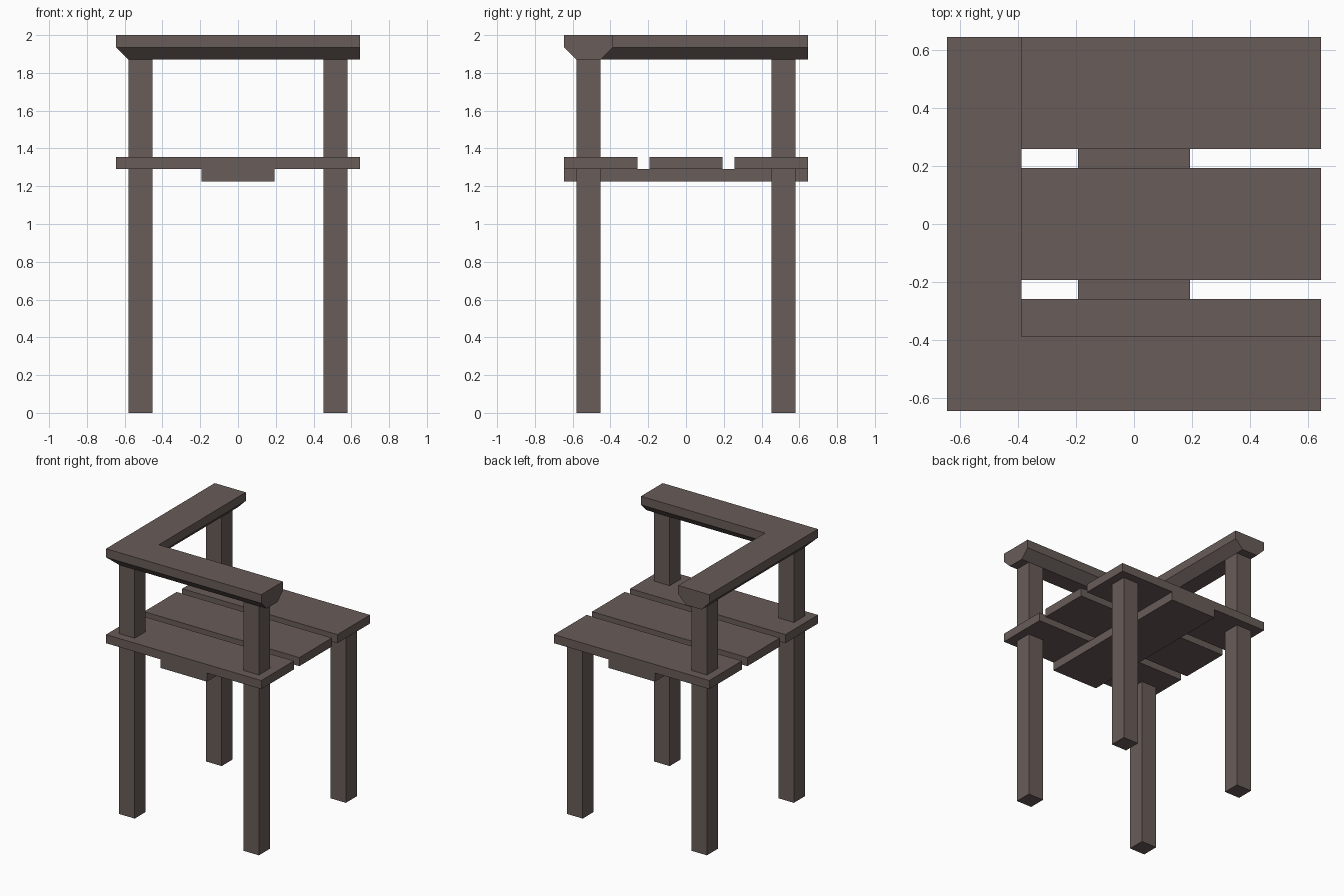
import bpy, bmesh

if "Cube" in bpy.data.objects:
    bpy.data.objects.remove(bpy.data.objects["Cube"])

U = 2 / 31  # the whole chair sits on a grid of 31 units high

wood = bpy.data.materials.new("dark_wood")
wood.diffuse_color = (0.138, 0.107, 0.098, 1)
wood.use_nodes = True
wood.node_tree.nodes["Principled BSDF"].inputs["Base Color"].default_value = wood.diffuse_color


def make_object(name, bm):
    bmesh.ops.scale(bm, vec=(U, U, U), verts=bm.verts)
    bmesh.ops.recalc_face_normals(bm, faces=bm.faces)
    mesh = bpy.data.meshes.new(name)
    bm.to_mesh(mesh)
    bm.free()
    mesh.materials.append(wood)
    obj = bpy.data.objects.new(name, mesh)
    bpy.context.collection.objects.link(obj)
    return obj


def box(name, x, y, z):
    """Box from (min, max) ranges in grid units."""
    bm = bmesh.new()
    bmesh.ops.create_cube(bm, size=1)
    ranges = (x, y, z)
    bmesh.ops.scale(bm, vec=[b - a for a, b in ranges], verts=bm.verts)
    bmesh.ops.translate(bm, vec=[(a + b) / 2 for a, b in ranges], verts=bm.verts)
    return make_object(name, bm)


# Four legs, with arm posts above all but the back right one
for side, sx in (("left", -8), ("right", 8)):
    for end, sy in (("front", -8), ("back", 8)):
        x, y = (sx - 1, sx + 1), (sy - 1, sy + 1)
        box(f"{end}_{side}_leg", x, y, (0, 20))
        if (side, end) != ("right", "back"):
            box(f"{end}_{side}_arm_post", x, y, (21, 29))

# Three seat slats and the batten beneath them
for name, y in (("front", -7), ("middle", 0), ("back", 7)):
    box(f"{name}_seat_slat", (-10, 10), (y - 3, y + 3), (20, 21))
box("seat_batten", (-3, 3), (-10, 10), (19, 20))

# L-shaped rail: chamfered profile swept around a mitred corner
profile = [(-2, 31), (2, 31), (2, 30), (1, 29), (-1, 29), (-2, 30)]
bm = bmesh.new()
rings = [
    [bm.verts.new((10, d - 8, z)) for d, z in profile],
    [bm.verts.new((d - 8, d - 8, z)) for d, z in profile],
    [bm.verts.new((d - 8, 10, z)) for d, z in profile],
]
for a, b in zip(rings, rings[1:]):
    for i in range(len(profile)):
        j = (i + 1) % len(profile)
        bm.faces.new((a[i], a[j], b[j], b[i]))
bm.faces.new(rings[0])
bm.faces.new(rings[-1])
make_object("arm_and_back_rail", bm)
